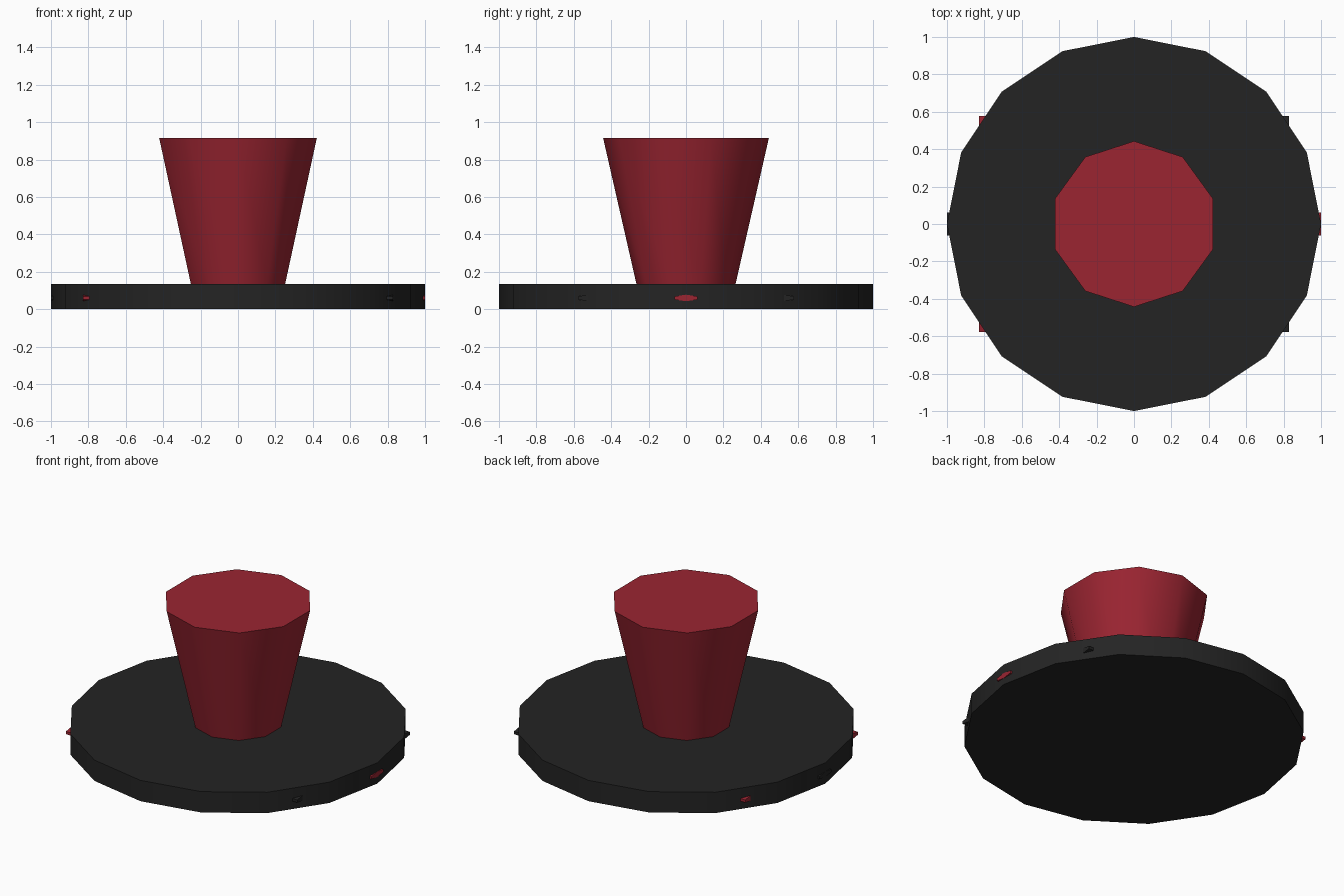
import bpy
import math
from mathutils import Matrix

old = bpy.data.objects.get("Cube")
if old:
    bpy.data.objects.remove(old, do_unlink=True)


def make_material(name, rgb):
    mat = bpy.data.materials.new(name)
    mat.use_nodes = True
    color = (*rgb, 1.0)
    mat.diffuse_color = color
    mat.node_tree.nodes["Principled BSDF"].inputs["Base Color"].default_value = color
    return mat


red = make_material("dark_red", (0.325, 0.018, 0.031))
black = make_material("charcoal_black", (0.0176, 0.0176, 0.0176))


def prism(name, sides, r_low, r_high, depth, location, mat, shape=None, smooth=False):
    """Capped cone or prism; shape is an optional matrix applied to its mesh."""
    bpy.ops.mesh.primitive_cone_add(vertices=sides, radius1=r_low, radius2=r_high,
                                    depth=depth, location=location)
    obj = bpy.context.object
    obj.name = name
    obj.data.materials.append(mat)
    if shape:
        obj.data.transform(shape)
    if smooth:
        bpy.ops.object.shade_smooth_by_angle(angle=math.radians(40))
    return obj


# Flat round base
base_h = 0.135
prism("base_disc", 16, 1.0, 1.0, base_h, (0, 0, base_h / 2), black, smooth=True)

# Flared stem standing on the base
top = 0.915
prism("flared_stem", 10, 0.265, 0.443, top - base_h,
      (0, 0, (top + base_h) / 2), red, smooth=True)

# Flattened hexagonal studs around the rim, alternating in colour
flatten = Matrix.Diagonal((1, 1, 0.25, 1))
along_x = Matrix.Rotation(math.pi / 2, 4, 'Y') @ Matrix.Rotation(math.pi / 2, 4, 'Z')
stud_len = 0.14
for side, side_name in ((1, "left"), (-1, "right")):
    for row, row_name in ((-1, "front"), (0, "middle"), (1, "back")):
        reach = 0.83 if row else 1.0
        mat = red if (row == 0) == (side == 1) else black
        prism(f"{row_name}_{side_name}_stud", 6, 0.07, 0.07, stud_len,
              (side * (reach - stud_len / 2), row * 0.517, 0.06), mat,
              flatten @ along_x)
